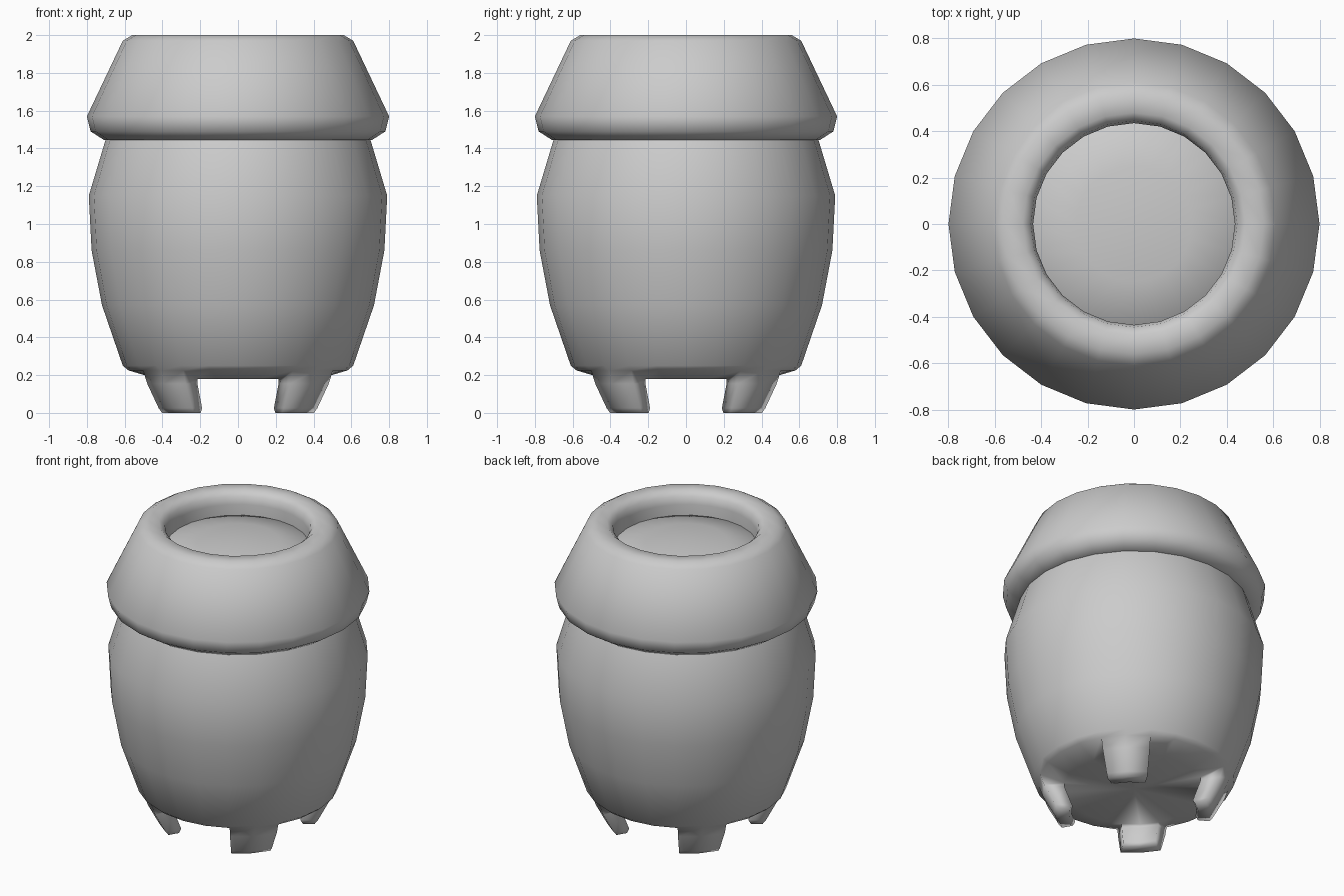
import bpy, bmesh, math

SIDES = 24

default = bpy.data.objects.get("Cube")
if default:
    bpy.data.objects.remove(default)

# Single plain grey
grey = bpy.data.materials.new("plain_grey")
grey.use_nodes = True
colour = (0.6, 0.6, 0.6, 1)
grey.diffuse_color = colour
grey.node_tree.nodes["Principled BSDF"].inputs["Base Color"].default_value = colour


def lathe(bm, profile):
    """Spin (radius, z) points; a zero radius closes to a single point. Returns the face bands."""
    rings = []
    for r, z in profile:
        if r == 0:
            rings.append([bm.verts.new((0, 0, z))] * SIDES)
        else:
            angles = [math.tau * k / SIDES for k in range(SIDES)]
            rings.append([bm.verts.new((r * math.cos(a), r * math.sin(a), z)) for a in angles])
    bands = []
    for low, high in zip(rings, rings[1:]):
        band = []
        for k in range(SIDES):
            n = (k + 1) % SIDES
            corners = dict.fromkeys((low[k], low[n], high[n], high[k]))
            band.append(bm.faces.new(list(corners)))
        bands.append(band)
    return bands


def finish(bm, name):
    bmesh.ops.recalc_face_normals(bm, faces=bm.faces[:])
    for face in bm.faces:
        face.smooth = True
    mesh = bpy.data.meshes.new(name)
    bm.to_mesh(mesh)
    bm.free()
    mesh.materials.append(grey)
    obj = bpy.data.objects.new(name, mesh)
    bpy.context.collection.objects.link(obj)
    return obj


def extrude_foot(bm, faces, outer, inner, z):
    """Pull a foot sector down to height z, between an inner and an outer radius."""
    middle = sum(f.calc_center_median().xy.length for f in faces) / len(faces)
    out = bmesh.ops.extrude_face_region(bm, geom=faces)["geom"]
    bmesh.ops.delete(bm, geom=faces, context='FACES_ONLY')
    for v in (g for g in out if isinstance(g, bmesh.types.BMVert)):
        radius = v.co.xy.length
        target = outer if radius > middle else inner
        v.co.xy *= target / radius
        v.co.z = z
    return [g for g in out if isinstance(g, bmesh.types.BMFace)]


# Barrel body with domed top, and four feet drawn out of the underside
bm = bmesh.new()
bands = lathe(bm, [(0, 0.18), (0.43, 0.18), (0.58, 0.225), (0.61, 0.25),
                   (0.72, 0.57), (0.775, 0.86), (0.79, 1.15), (0.70, 1.45),
                   (0.58, 1.70), (0.45, 1.845), (0.25, 1.88), (0, 1.895)])
underside = bands[1]
for corner in range(4):
    first = corner * SIDES // 4 + 2
    sector = underside[first:first + 2]
    sector = extrude_foot(bm, sector, 0.555, 0.43, 0.155)
    sector = extrude_foot(bm, sector, 0.485, 0.38, 0.025)
    extrude_foot(bm, sector, 0.465, 0.395, 0.0)
finish(bm, "body_with_feet")

# Overhanging collar with an open top
bm = bmesh.new()
lathe(bm, [(0.66, 1.45), (0.71, 1.445), (0.78, 1.49), (0.80, 1.57),
           (0.61, 1.97), (0.56, 2.0), (0.48, 2.0), (0.445, 1.97), (0.435, 1.92), (0.435, 1.80)])
finish(bm, "collar")
